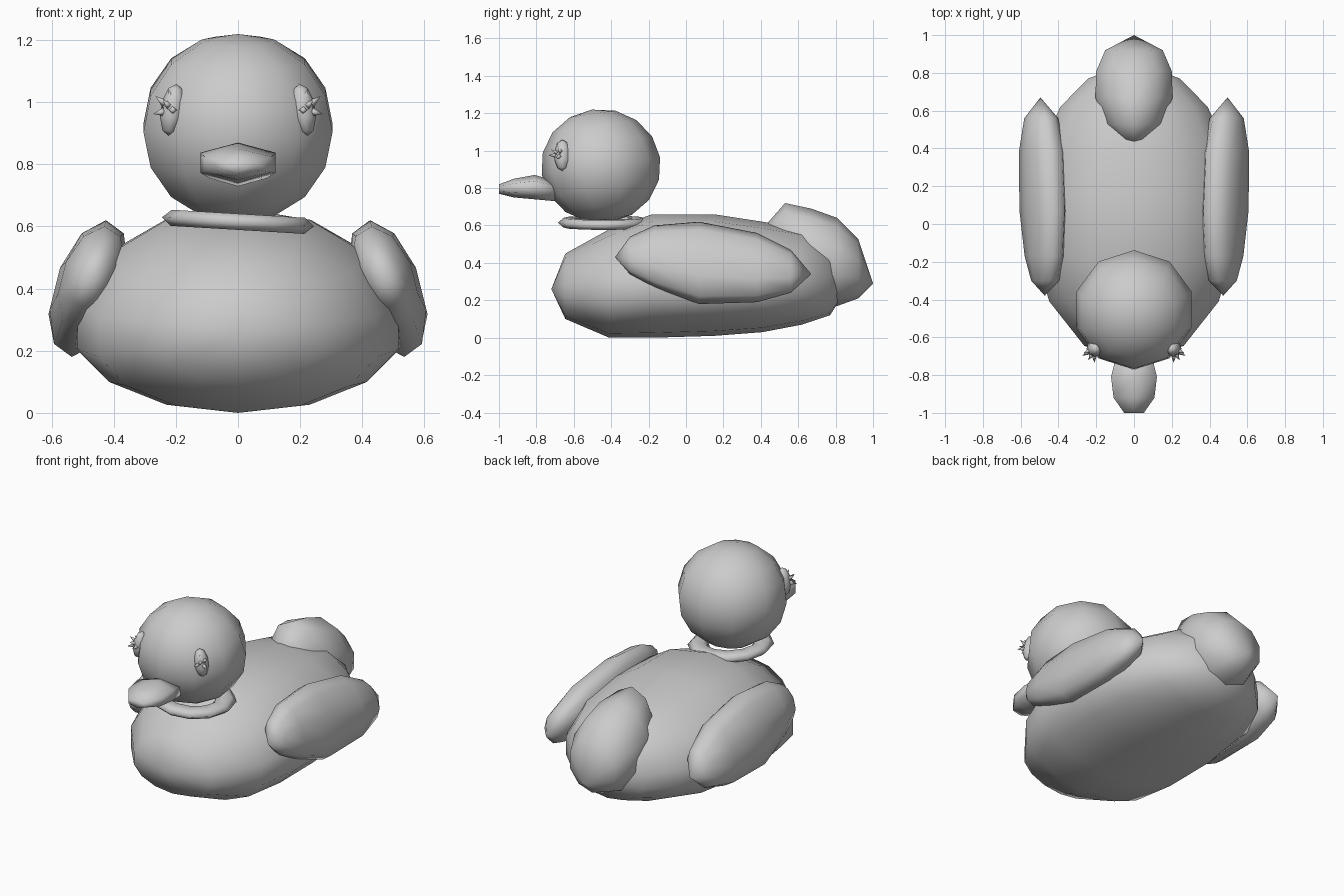
import bpy
import bmesh
import math
from mathutils import Vector, Matrix

cube = bpy.data.objects.get("Cube")
if cube:
    bpy.data.objects.remove(cube)

# One plain grey for the whole bird
grey = bpy.data.materials.new("plain_grey")
grey.use_nodes = True
COLOUR = (0.6, 0.6, 0.6, 1)
grey.diffuse_color = COLOUR
grey.node_tree.nodes["Principled BSDF"].inputs["Base Color"].default_value = COLOUR


def finish(name, bm):
    bmesh.ops.remove_doubles(bm, verts=bm.verts, dist=0.0005)
    bmesh.ops.recalc_face_normals(bm, faces=bm.faces)
    mesh = bpy.data.meshes.new(name)
    bm.to_mesh(mesh)
    bm.free()
    mesh.materials.append(grey)
    for poly in mesh.polygons:
        poly.use_smooth = True
    obj = bpy.data.objects.new(name, mesh)
    bpy.context.collection.objects.link(obj)
    return obj


def loft(name, rings, sides, x=0, lean=0, belly=0.5):
    """Skin rings of (y, half width, bottom, top); belly is the height of the widest point."""
    bm = bmesh.new()
    loops = []
    for y, width, low, high in rings:
        mid = low + belly * (high - low)
        loop = []
        for i in range(sides):
            a = math.tau * i / sides
            rise = math.cos(a)
            z = mid + rise * ((high - mid) if rise > 0 else (mid - low))
            loop.append(bm.verts.new((x + width * math.sin(a) + lean * (z - 0.4), y, z)))
        loops.append(loop)
    for a, b in zip(loops, loops[1:]):
        for i in range(sides):
            j = (i + 1) % sides
            bm.faces.new((a[i], a[j], b[j], b[i]))
    # Close blunt ends; pointed ends are already closed
    for loop, ring in ((loops[0], rings[0]), (loops[-1], rings[-1])):
        if ring[1] > 0:
            bm.faces.new(loop)
    return finish(name, bm)


# Body
loft("body", [
    (-0.72, 0, 0.26, 0.26), (-0.645, 0.27, 0.10, 0.45), (-0.41, 0.46, 0.0, 0.58),
    (-0.18, 0.53, 0.0, 0.66), (0.15, 0.54, 0.01, 0.66), (0.41, 0.50, 0.03, 0.62),
    (0.62, 0.40, 0.07, 0.58), (0.77, 0.25, 0.12, 0.50), (0.86, 0, 0.26, 0.26),
], 14, belly=0.4)

# Upturned tail
loft("tail", [
    (0.38, 0, 0.55, 0.55), (0.53, 0.16, 0.22, 0.72), (0.67, 0.215, 0.17, 0.69),
    (0.81, 0.21, 0.17, 0.64), (0.92, 0.16, 0.21, 0.53), (1.0, 0, 0.29, 0.29),
], 10)

# Wings leaning in towards the back
for side, name in ((1, "left_wing"), (-1, "right_wing")):
    loft(name, [
        (-0.38, 0, 0.43, 0.43), (-0.30, 0.07, 0.34, 0.54), (-0.17, 0.10, 0.27, 0.60),
        (0.07, 0.115, 0.18, 0.62), (0.38, 0.115, 0.19, 0.56), (0.56, 0.085, 0.24, 0.47),
        (0.67, 0, 0.34, 0.34),
    ], 10, x=0.48 * side, lean=-0.25 * side)

# Beak
loft("beak", [
    (-1.0, 0.06, 0.77, 0.82), (-0.92, 0.125, 0.75, 0.85),
    (-0.81, 0.14, 0.74, 0.87), (-0.70, 0.11, 0.73, 0.84),
], 6)

# Head
bm = bmesh.new()
bmesh.ops.create_uvsphere(
    bm, u_segments=10, v_segments=8, radius=1,
    matrix=Matrix.Translation((0, -0.455, 0.918)) @ Matrix.Diagonal((0.32, 0.32, 0.305, 1))
    @ Matrix.Rotation(0.15, 4, "X"))
finish("head", bm)

# Flat collar ring under the head
bm = bmesh.new()
STEPS, SECTION = 12, 6
tilt = Matrix.Translation((0, -0.44, 0.615)) @ Matrix.Rotation(0.06, 4, "Y")
grid = []
for i in range(STEPS):
    a = math.tau * i / STEPS
    row = []
    for k in range(SECTION):
        b = math.tau * k / SECTION
        r = 0.185 + 0.06 * math.cos(b)
        row.append(bm.verts.new(tilt @ Vector((r * math.cos(a), r * math.sin(a), 0.03 * math.sin(b)))))
    grid.append(row)
for i in range(STEPS):
    a, b = grid[i], grid[(i + 1) % STEPS]
    for k in range(SECTION):
        n = (k + 1) % SECTION
        bm.faces.new((a[k], b[k], b[n], a[n]))
finish("collar", bm)

# Eyes with short spiky lashes
for side, name in ((1, "left_eye"), (-1, "right_eye")):
    bm = bmesh.new()
    centre = Vector((0.21 * side, -0.66, 0.975))
    bmesh.ops.create_uvsphere(
        bm, u_segments=8, v_segments=5, radius=1,
        matrix=Matrix.Translation(centre) @ Matrix.Rotation(-0.15 * side, 4, "Y")
        @ Matrix.Diagonal((0.04, 0.045, 0.085, 1)))
    for dx, dy, dz in ((0.5, -1, 0.5), (1, -0.4, 0.8), (0, -1, 0), (1, -0.6, -0.2), (0.2, -0.5, 1)):
        way = Vector((dx * side, dy, dz)).normalized()
        turn = way.to_track_quat("Z", "Y").to_matrix().to_4x4()
        bmesh.ops.create_cone(
            bm, segments=4, radius1=0.018, radius2=0, depth=0.05, cap_ends=True,
            matrix=Matrix.Translation(centre + way * 0.05) @ turn)
    finish(name, bm)
